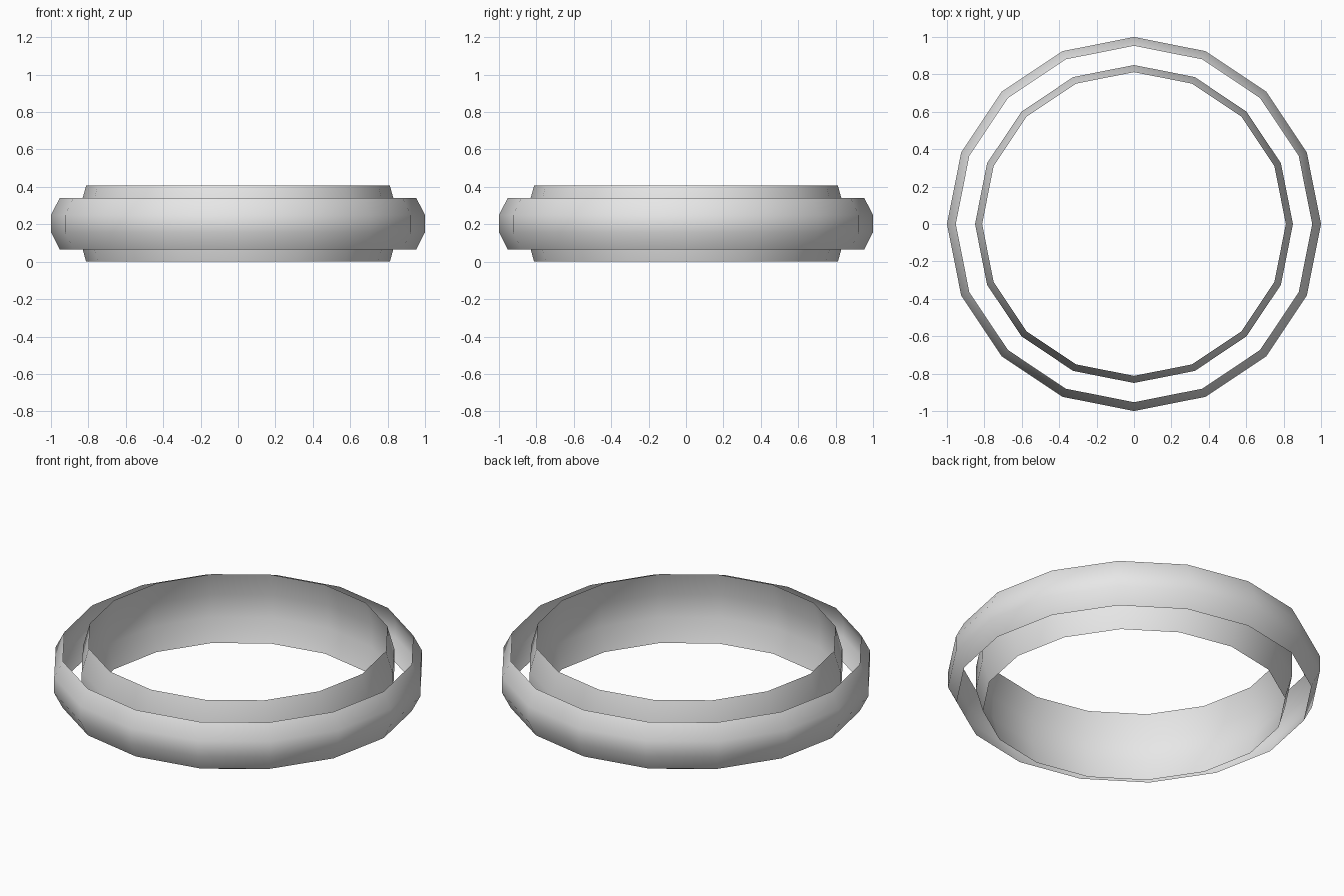
import bpy
import bmesh
from math import cos, sin, tau

if "Cube" in bpy.data.objects:
    bpy.data.objects.remove(bpy.data.objects["Cube"], do_unlink=True)

SIDES = 16
MID_Z = 0.2035

grey = bpy.data.materials.new("light grey")
grey.use_nodes = True
grey.diffuse_color = (0.8, 0.8, 0.8, 1)
grey.node_tree.nodes["Principled BSDF"].inputs["Base Color"].default_value = (0.8, 0.8, 0.8, 1)


def band(name, rim_radius, belly_radius, half_height):
    """Open, thin band whose middle third bulges outward."""
    profile = [(rim_radius, -half_height), (belly_radius, -half_height / 3),
               (belly_radius, half_height / 3), (rim_radius, half_height)]
    bm = bmesh.new()
    loops = [[bm.verts.new((r * cos(tau * i / SIDES), r * sin(tau * i / SIDES), MID_Z + z))
              for i in range(SIDES)] for r, z in profile]
    for low, high in zip(loops, loops[1:]):
        for i in range(SIDES):
            j = (i + 1) % SIDES
            face = bm.faces.new((low[i], low[j], high[j], high[i]))
            face.smooth = True
    mesh = bpy.data.meshes.new(name)
    bm.to_mesh(mesh)
    bm.free()
    mesh.materials.append(grey)
    obj = bpy.data.objects.new(name, mesh)
    bpy.context.collection.objects.link(obj)
    return obj


# Wide low band around a narrower, taller one
band("outer_band", 0.953, 1.0, 0.1375)
band("inner_band", 0.812, 0.85, MID_Z)
